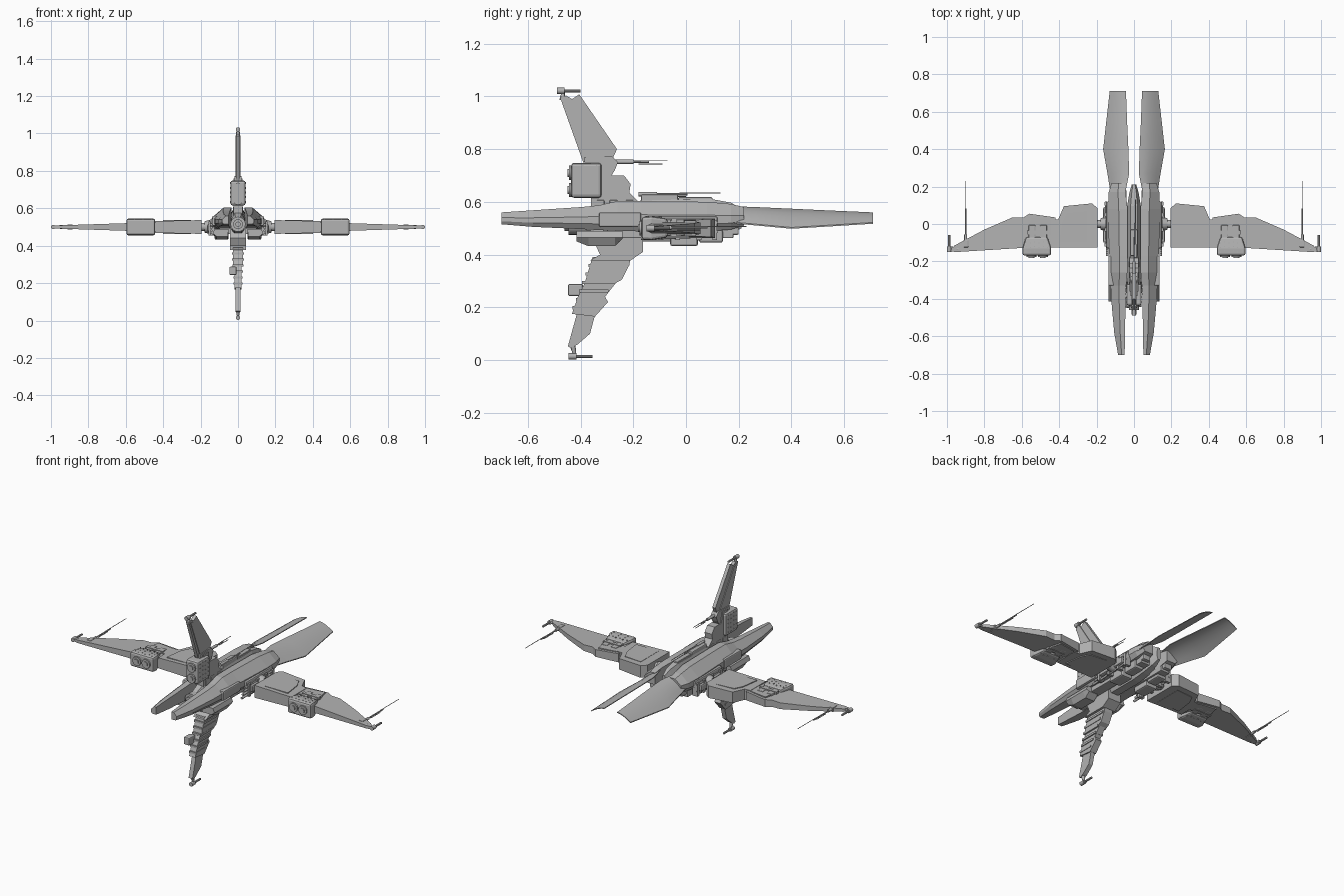
import bpy, bmesh, math
from mathutils import Vector, Matrix

cube = bpy.data.objects.get("Cube")
if cube:
    bpy.data.objects.remove(cube)

GREY = bpy.data.materials.new("hull grey")
GREY.use_nodes = True
GREY.diffuse_color = (0.45, 0.45, 0.45, 1)
GREY.node_tree.nodes["Principled BSDF"].inputs["Base Color"].default_value = (0.45, 0.45, 0.45, 1)


def finish(name, bm, bevel=0):
    bmesh.ops.recalc_face_normals(bm, faces=bm.faces)
    mesh = bpy.data.meshes.new(name)
    bm.to_mesh(mesh)
    bm.free()
    mesh.materials.append(GREY)
    ob = bpy.data.objects.new(name, mesh)
    bpy.context.collection.objects.link(ob)
    if bevel:
        mod = ob.modifiers.new("bevel", 'BEVEL')
        mod.width, mod.segments = bevel, 2
    return ob


def loft(name, rings, bevel=0):
    """Skin matching rings of 3D points and cap both ends."""
    bm = bmesh.new()
    rows = [[bm.verts.new(p) for p in ring] for ring in rings]
    n = len(rows[0])
    for a, b in zip(rows, rows[1:]):
        for i in range(n):
            j = (i + 1) % n
            bm.faces.new((a[i], a[j], b[j], b[i]))
    bm.faces.new(rows[0])
    bm.faces.new(rows[-1])
    return finish(name, bm, bevel)


def box(name, x, y, z, bevel=0):
    return loft(name, [[(x[0], y[0], k), (x[1], y[0], k), (x[1], y[1], k), (x[0], y[1], k)] for k in z], bevel)


def fin(name, outline, half):
    """Side outline (y, z) given thickness along x."""
    return loft(name, [[(s * half, y, z) for y, z in outline] for s in (-1, 1)])


def panel(name, side, outline, thick, mid=0.5):
    """Plan outline (x, y) whose half thickness depends on x."""
    return loft(name, [[(side * x, y, mid + k * thick(x)) for x, y in outline] for k in (-1, 1)])


def tube(name, a, b, r, r2=None, sides=12):
    a, b = Vector(a), Vector(b)
    d = b - a
    bm = bmesh.new()
    m = Matrix.Translation((a + b) / 2) @ d.to_track_quat('Z', 'Y').to_matrix().to_4x4()
    bmesh.ops.create_cone(bm, cap_ends=True, segments=sides, radius1=r,
                          radius2=r if r2 is None else r2, depth=d.length, matrix=m)
    ob = finish(name, bm)
    ob.data.shade_smooth()
    ob.data.set_sharp_from_angle(angle=math.radians(35))
    return ob


def antenna(name, x, z, y0, y1):
    tube(name + "_base", (x, y0, z), (x, y0 + 0.07, z), 0.008)
    tube(name + "_rod", (x, y0, z), (x, (y0 + y1) / 2 + 0.03, z), 0.004, sides=8)
    tube(name + "_tip", (x, (y0 + y1) / 2, z + 0.004), (x, y1, z + 0.004), 0.0018, sides=6)
    tube(name + "_spur", (x, y0 + 0.09, z - 0.008), (x, y0 + 0.18, z - 0.008), 0.002, sides=6)


def tip_gun(name, x, z, y0, y1, root):
    tube(name + "_barrel", (x, y0, z), (x, y1, z), 0.006, sides=10)
    tube(name + "_breech", (x, y0, z), (x, y0 + 0.03, z), 0.012)
    tube(name + "_post", root, (x, y0 + 0.025, z), 0.011, 0.005)


def thruster(name, x, y, z, r):
    tube(name + "_rim", (x, y - 0.008, z), (x, y + 0.02, z), r)
    tube(name + "_core", (x, y - 0.014, z), (x, y, z), r * 0.55)


# twin side hulls: y, inner x, outer x, bottom, top
HULL = [(-0.70, .050, .085, .515, .560), (-0.58, .048, .106, .505, .568),
        (-0.40, .045, .122, .497, .580), (-0.33, .042, .125, .493, .587),
        (-0.26, .036, .130, .490, .603), (-0.17, .034, .132, .488, .603),
        (0.08, .034, .140, .488, .600), (0.17, .045, .135, .495, .592),
        (0.22, .050, .120, .510, .580)]
# curved tail blades: y, inner x, outer x, inner z, outer z
BLADE = [(.16, .048, .125, .584, .525), (.27, .026, .142, .580, .515), (.40, .030, .165, .574, .503),
         (.55, .037, .148, .567, .512), (.71, .043, .130, .560, .522)]

INNER = [(.195, -.125), (.195, .085), (.225, .11), (.375, .095), (.405, .025), (.44, .02), (.44, -.125)]
OUTER = [(.42, -.125), (.42, .035), (.56, .055), (.59, .035), (.65, .035), (.80, -.03), (.96, -.115),
         (.985, -.145), (.95, -.15), (.60, -.128)]

for side, word in ((1, "left"), (-1, "right")):
    rings = []
    for y, a, b, lo, hi in HULL:
        w, h = b - a, hi - lo
        sec = [(a, lo), (b - w * .2, lo), (b, lo + h * .25), (b, lo + h * .55), (a + w * .45, hi), (a, hi)]
        rings.append([(side * x, y, z) for x, z in sec])
    loft(word + "_hull", rings)
    rings = []
    for y, a, b, zi, zo in BLADE:
        arc = [(a + (b - a) * t, zi + (zo - zi) * t ** 1.6) for t in (0, .2, .4, .6, .8, 1)]
        sec = arc + [(x, z - .005) for x, z in reversed(arc)]
        rings.append([(side * x, y, z) for x, z in sec])
    blade = loft(word + "_tail_blade", rings)
    blade.data.shade_smooth()
    blade.data.set_sharp_from_angle(angle=math.radians(30))

    # raised armour on the hull and machinery under it
    sx = lambda a, b: (side * a, side * b)
    box(word + "_shoulder", sx(.07, .137), (-.33, -.17), (.505, .56), .006)
    box(word + "_side_plate", sx(.11, .148), (-.13, .12), (.50, .545), .008)
    loft(word + "_front_pod", [[(side * x, y, z) for x, z in ((.055, lo), (.115, lo), (.135, .465), (.125, .49), (.05, .49))]
                               for y, lo in ((-.415, .45), (-.37, .432), (-.27, .432), (-.24, .46))])
    box(word + "_keel_rail", sx(.04, .10), (-.30, .18), (.462, .495), .004)
    box(word + "_engine_block", sx(.05, .125), (-.06, .045), (.432, .49), .008)
    box(word + "_aft_block", sx(.05, .11), (.05, .14), (.445, .495), .008)
    box(word + "_aft_step", sx(.05, .10), (.14, .20), (.475, .52), .006)
    for i in range(4):
        z = .462 + i * .017
        tube(word + "_side_pipe", (side * .143, -.17 + i * .01, z), (side * .15, .10 + .02 * (i % 2), z + .008), .007, .005)
    for y in (-.12, -.04, .04, .10):
        box(word + "_pipe_clamp", sx(.125, .158), (y, y + .018), (.455, .53))

    # wing joint
    tube(word + "_wing_axle", (side * .10, 0, .5), (side * .22, 0, .5), .022)
    tube(word + "_wing_collar", (side * .15, 0, .5), (side * .18, 0, .5), .038, .03)
    box(word + "_wing_bracket", sx(.12, .165), (-.10, .09), (.475, .515), .008)

    # wing panels
    panel(word + "_inner_wing", side, INNER, lambda x: .037 - .006 * (x - .195) / .245)
    panel(word + "_outer_wing", side, OUTER, lambda x: .026 - .018 * (x - .42) / .56)
    panel(word + "_wing_cover", side, [(.25, -.10), (.25, .07), (.36, .06), (.385, .01), (.40, -.10)], lambda x: .037)
    panel(word + "_wing_flap", side, [(.44, -.06), (.44, .022), (.55, .038), (.57, -.06)], lambda x: .029)

    # wing engine with paired thrusters
    loft(word + "_wing_engine", [[(side * x, y, z) for x, z in ((a, lo), (b, lo), (b, hi), (a, hi))]
                                 for y, a, b, lo, hi in ((-.168, .443, .596, .457, .543), (-.13, .443, .596, .455, .545),
                                                         (-.07, .462, .578, .465, .537))], .01)
    for x in (.487, .548):
        thruster(word + "_wing_thruster", side * x, -.168, .5, .027)
        box(word + "_engine_duct", sx(x - .022, x + .016), (-.08, -.005), (.47, .533), .006)
    box(word + "_engine_bridge", sx(.46, .572), (-.055, -.035), (.468, .536))
    for i in range(6):
        for j in range(3):
            x, y = side * (.462 + i * .023), -.15 + j * .024 + .006 * (i % 2)
            tube(word + "_engine_stud", (x, y, .458), (x, y, .546), .003, sides=6)

    # wing tip
    tip_gun(word + "_tip_gun", side * .988, .5, -.15, -.06, (side * .94, -.135, .5))
    antenna(word + "_wing_antenna", side * .90, .502, -.125, .23)
    box(word + "_antenna_mount", sx(.885, .912), (-.125, -.085), (.486, .514), .004)

# central fuselage
rings = []
for y, w, lo, hi in ((-.43, .025, .485, .545), (-.36, .034, .47, .575), (-.17, .04, .45, .605),
                     (.02, .04, .45, .61), (.10, .036, .46, .61), (.17, .024, .48, .597), (.21, .012, .50, .575)):
    h = hi - lo
    rings.append([(-w, y, lo + .2 * h), (-w * .6, y, lo), (w * .6, y, lo), (w, y, lo + .2 * h),
                  (w, y, hi - .3 * h), (w * .5, y, hi), (-w * .5, y, hi), (-w, y, hi - .3 * h)])
loft("fuselage", rings)
tube("nose_ring", (0, -.445, .515), (0, -.38, .515), .04, sides=20)
tube("nose_core", (0, -.46, .515), (0, -.42, .515), .026, sides=16)
tube("nose_cannon", (0, -.485, .515), (0, -.40, .515), .014)
box("cross_beam", (-.12, .12), (-.16, .08), (.48, .53))
box("spine_block", (-.02, .02), (-.17, -.03), (.60, .628), .005)
box("spine_step", (-.014, .014), (-.03, .10), (.60, .618), .004)
antenna("spine_antenna", .008, .629, -.18, .13)
for y in (-.34, -.29, -.23):
    box("spine_rib", (-.028, .028), (y, y + .03), (.56, .607), .004)

# upper fin with its engine
fin("upper_fin_root", [(-.36, .57), (-.16, .58), (-.19, .61), (-.215, .635), (-.21, .667), (-.235, .70),
                       (-.30, .70), (-.31, .76), (-.36, .76)], .024)
fin("upper_fin_base", [(-.385, .74), (-.32, .64), (-.27, .72), (-.258, .75), (-.28, .773), (-.385, .77)], .019)
fin("upper_fin", [(-.39, .75), (-.478, .997), (-.455, 1.003), (-.432, .99), (-.405, 1.008), (-.262, .80),
                  (-.28, .76)], .010)
fin("upper_fin_spar", [(-.375, .76), (-.465, .99), (-.435, .985), (-.30, .775)], .014)
box("upper_engine", (-.041, .041), (-.436, -.32), (.615, .748), .012)
for z in (.645, .71):
    thruster("upper_thruster", 0, -.436, z, .027)
for i in range(4):
    for j in range(5):
        y, z = -.417 + i * .026, .632 + j * .025 + .005 * (i % 2)
        tube("upper_engine_stud", (-.044, y, z), (.044, y, z), .003, sides=6)
tip_gun("upper_gun", 0, 1.021, -.49, -.40, (0, -.47, .985))
antenna("upper_antenna", 0, .752, -.27, -.07)

# lower fin built from stepped slabs
fin("lower_fin_root", [(-.31, .50), (-.345, .44), (-.326, .40), (-.364, .378), (-.21, .378), (-.163, .41), (-.163, .48)], .042)
fin("lower_fin_upper", [(-.355, .39), (-.385, .29), (-.27, .29), (-.243, .305), (-.215, .36), (-.21, .39)], .028)
fin("lower_fin_middle", [(-.375, .31), (-.41, .24), (-.433, .175), (-.345, .165), (-.296, .22), (-.307, .24), (-.26, .30)], .020)
fin("lower_fin_tip", [(-.41, .19), (-.448, .052), (-.435, .045), (-.41, .06), (-.364, .10), (-.34, .19)], .013)
for i in range(6):
    z, y = .36 - i * .032, -.37 - i * .012
    box("lower_fin_rib", (-.033 + i * .002, .033 - i * .002), (y, y + .145 - i * .011), (z - .008, z + .004))
box("lower_fin_sensor", (-.046, -.008), (-.448, -.39), (.243, .288), .006)
tip_gun("lower_gun", 0, .014, -.445, -.355, (0, -.43, .055))
